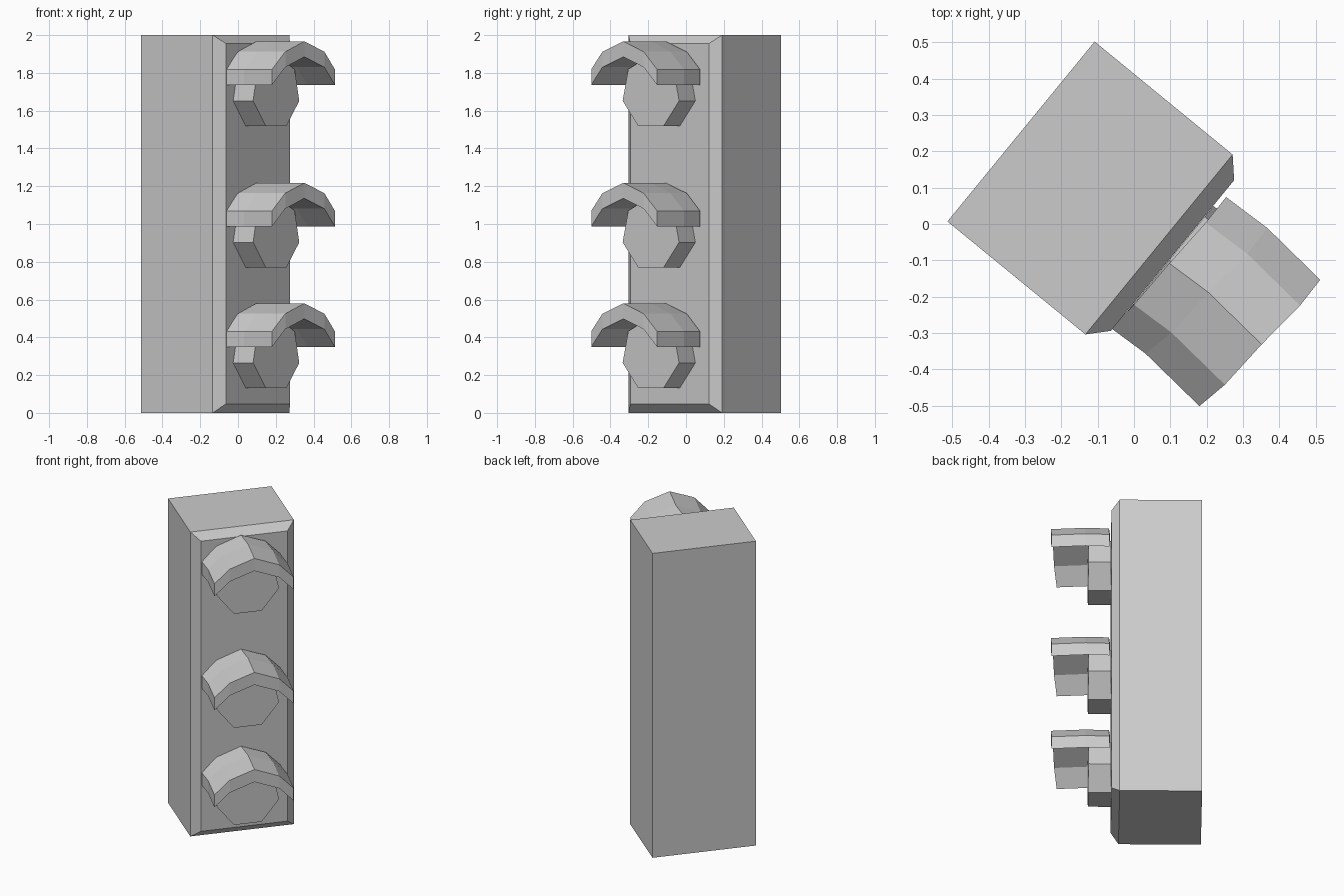
import bpy, bmesh, math
from mathutils import Matrix

if "Cube" in bpy.data.objects:
    bpy.data.objects.remove(bpy.data.objects["Cube"])

TURN = Matrix.Rotation(math.radians(50.7), 4, 'Z')   # whole model is turned about z


def finish(name, bm):
    bmesh.ops.recalc_face_normals(bm, faces=bm.faces)
    me = bpy.data.meshes.new(name)
    bm.to_mesh(me)
    bm.free()
    ob = bpy.data.objects.new(name, me)
    ob.matrix_world = TURN
    bpy.context.collection.objects.link(ob)
    return ob


def loft(name, rings):
    """Skin closed rings of points and cap both ends."""
    bm = bmesh.new()
    vs = [[bm.verts.new(p) for p in r] for r in rings]
    n = len(rings[0])
    for a, b in zip(vs, vs[1:]):
        for i in range(n):
            j = (i + 1) % n
            bm.faces.new((a[i], a[j], b[j], b[i]))
    bm.faces.new(vs[0])
    bm.faces.new(vs[-1])
    return finish(name, bm)


# housing: box with a chamfered front
def rect(y, w, z0, z1):
    return [(-w, y, z0), (w, y, z0), (w, y, z1), (-w, y, z1)]


loft("housing", [rect(0.402, 0.32, 0, 2), rect(-0.089, 0.32, 0, 2),
                 rect(-0.137, 0.268, 0.048, 1.955)])


# lamp: seven-sided drum, flat edge at the bottom
def heptagon(y, cz, r=0.198):
    return [(-0.016 + r * math.sin(k * math.tau / 7), y, cz + r * math.cos(k * math.tau / 7))
            for k in range(7)]


# visor: bent hood, (sideways, forward bulge, height) across its arch
ARCH = [(-0.24, -0.025, 0.432), (-0.15, -0.008, 0.525), (0, 0, 0.58),
        (0.15, 0.014, 0.525), (0.24, 0.012, 0.432)]
# stations from the housing outwards: (sideways offset, forward distance, bulge factor)
STATIONS = [(-0.022, 0.144, 0.45), (-0.016, 0.278, 1.1), (-0.034, 0.482, 1.0)]


def visor_ring(off, fwd, bulge, dz):
    top = [(u + off, -(fwd + b * bulge), z + dz) for u, b, z in ARCH]
    return top + [(x, y, z - 0.082) for x, y, z in reversed(top)]


def visor(name, dz):
    bm = bmesh.new()
    vs = [[bm.verts.new(p) for p in visor_ring(*s, dz)] for s in STATIONS]
    for a, b in zip(vs, vs[1:]):
        for i in range(10):
            j = (i + 1) % 10
            bm.faces.new((a[i], a[j], b[j], b[i]))
    for r in (vs[0], vs[-1]):            # end caps as quads
        for i in range(4):
            bm.faces.new((r[i], r[i + 1], r[8 - i], r[9 - i]))
    finish(name, bm)


for label, dz in (("lower", 0), ("middle", 0.638), ("upper", 1.387)):
    cz = 0.309 + dz
    loft(label + "_lamp", [heptagon(-0.138, cz), heptagon(-0.274, cz)])
    visor(label + "_visor", dz)
